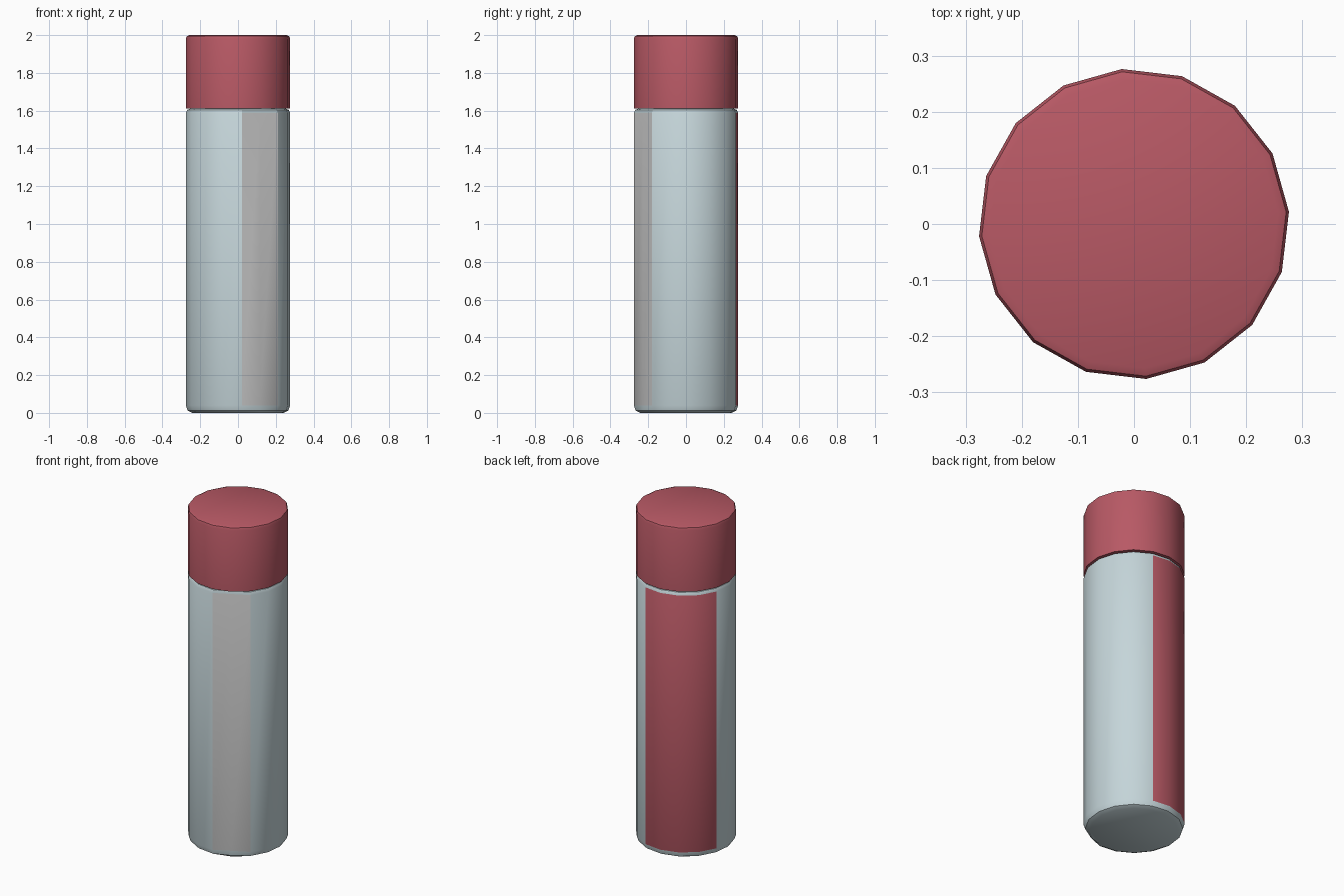
import bpy, bmesh, math

if "Cube" in bpy.data.objects:
    bpy.data.objects.remove(bpy.data.objects["Cube"])

SIDES = 16
OFFSET = math.radians(4.5)
R = 0.277
FLAT = R * math.cos(math.radians(22.5))  # depth of the flat front strip


def material(name, rgb):
    m = bpy.data.materials.new(name)
    m.diffuse_color = (*rgb, 1)
    m.use_nodes = True
    m.node_tree.nodes["Principled BSDF"].inputs["Base Color"].default_value = m.diffuse_color
    return m


def revolve(name, profile, mats, strips=None, flat_at=None):
    """Spin (radius, z) points into a closed 16-sided solid; strips maps a side to a slot."""
    strips = strips or {}
    bm = bmesh.new()
    rings = []
    for r, z in profile:
        ring = []
        for i in range(SIDES):
            a = OFFSET + math.tau * i / SIDES
            q = min(r, FLAT) if i == flat_at else r
            ring.append(bm.verts.new((q * math.cos(a), q * math.sin(a), z)))
        rings.append(ring)
    for k in range(len(rings) - 1):
        tall = profile[k + 1][1] - profile[k][1] > 0.5
        for i in range(SIDES):
            j = (i + 1) % SIDES
            f = bm.faces.new((rings[k][i], rings[k][j], rings[k + 1][j], rings[k + 1][i]))
            if tall:
                f.material_index = strips.get(i, 0)
    bm.faces.new(rings[0][::-1])
    bm.faces.new(rings[-1])
    bmesh.ops.recalc_face_normals(bm, faces=bm.faces[:])
    mesh = bpy.data.meshes.new(name)
    bm.to_mesh(mesh)
    bm.free()
    for m in mats:
        mesh.materials.append(m)
    ob = bpy.data.objects.new(name, mesh)
    bpy.context.collection.objects.link(ob)
    bpy.ops.object.select_all(action='DESELECT')
    ob.select_set(True)
    bpy.context.view_layer.objects.active = ob
    bpy.ops.object.shade_smooth_by_angle(angle=math.radians(32))
    return ob


pale = material("pale_blue", (0.56, 0.67, 0.70))
red = material("red", (0.48, 0.10, 0.13))

# Body with a plain grey front strip (2 sides) and a red back strip (4 sides)
strips = {12: 1, 13: 1, 3: 2, 4: 2, 5: 2, 6: 2}
revolve("body",
        [(0.243, 0), (0.267, 0.012), (R, 0.04), (R, 1.588), (0.269, 1.604), (0.25, 1.612)],
        [pale, None, red], strips, flat_at=13)

# Cap with a softened top edge
revolve("cap", [(R, 1.612), (R, 1.98), (0.272, 1.994), (0.258, 2.0)], [red])
